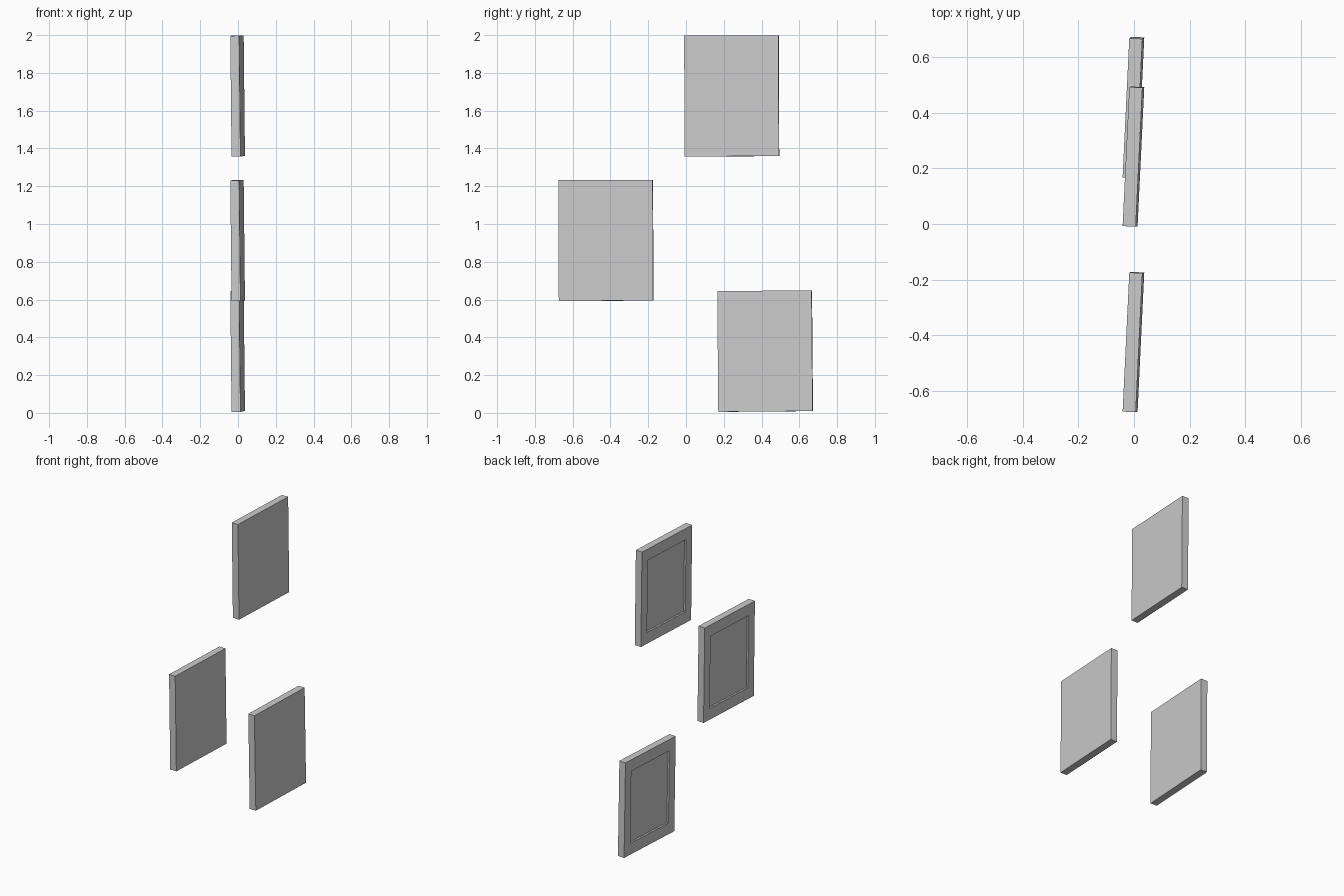
import bpy
import bmesh
from math import radians
from mathutils import Euler

cube = bpy.data.objects.get("Cube")
if cube:
    bpy.data.objects.remove(cube)

GREY = (0.6, 0.6, 0.6, 1)
grey = bpy.data.materials.new("plain grey")
grey.use_nodes = True
grey.diffuse_color = GREY
grey.node_tree.nodes["Principled BSDF"].inputs["Base Color"].default_value = GREY

THICK, WIDTH, HEIGHT = 0.047, 0.5, 0.639
RECESS_SCALE, RECESS_DEPTH = 0.76, 0.012


def make_panel(name, y, z, roll):
    """Thin upright panel with a shallow framed recess on its -x face."""
    bm = bmesh.new()
    bmesh.ops.create_cube(bm, size=1)
    bmesh.ops.scale(bm, vec=(THICK, WIDTH, HEIGHT), verts=bm.verts)

    # Frame border, then the sunken picture area
    bm.normal_update()
    face = min(bm.faces, key=lambda f: f.calc_center_median().x)
    bmesh.ops.inset_individual(bm, faces=[face], thickness=0)
    bmesh.ops.scale(bm, vec=(1, RECESS_SCALE, RECESS_SCALE), verts=face.verts)
    floor = bmesh.ops.extrude_discrete_faces(bm, faces=[face])["faces"][0]
    bmesh.ops.translate(bm, vec=(RECESS_DEPTH, 0, 0), verts=floor.verts)
    bmesh.ops.recalc_face_normals(bm, faces=bm.faces)

    mesh = bpy.data.meshes.new(name)
    bm.to_mesh(mesh)
    bm.free()
    mesh.materials.append(grey)
    panel = bpy.data.objects.new(name, mesh)
    panel.location = (-0.002, y, z)
    panel.rotation_euler = Euler((radians(roll), radians(-0.6), radians(-2.75)))
    bpy.context.collection.objects.link(panel)


# Three staggered wall panels, each hung very slightly askew
make_panel("upper_panel", 0.242, 1.678, 0.2)
make_panel("middle_panel", -0.424, 0.913, 0.25)
make_panel("lower_panel", 0.419, 0.327, 0.5)
